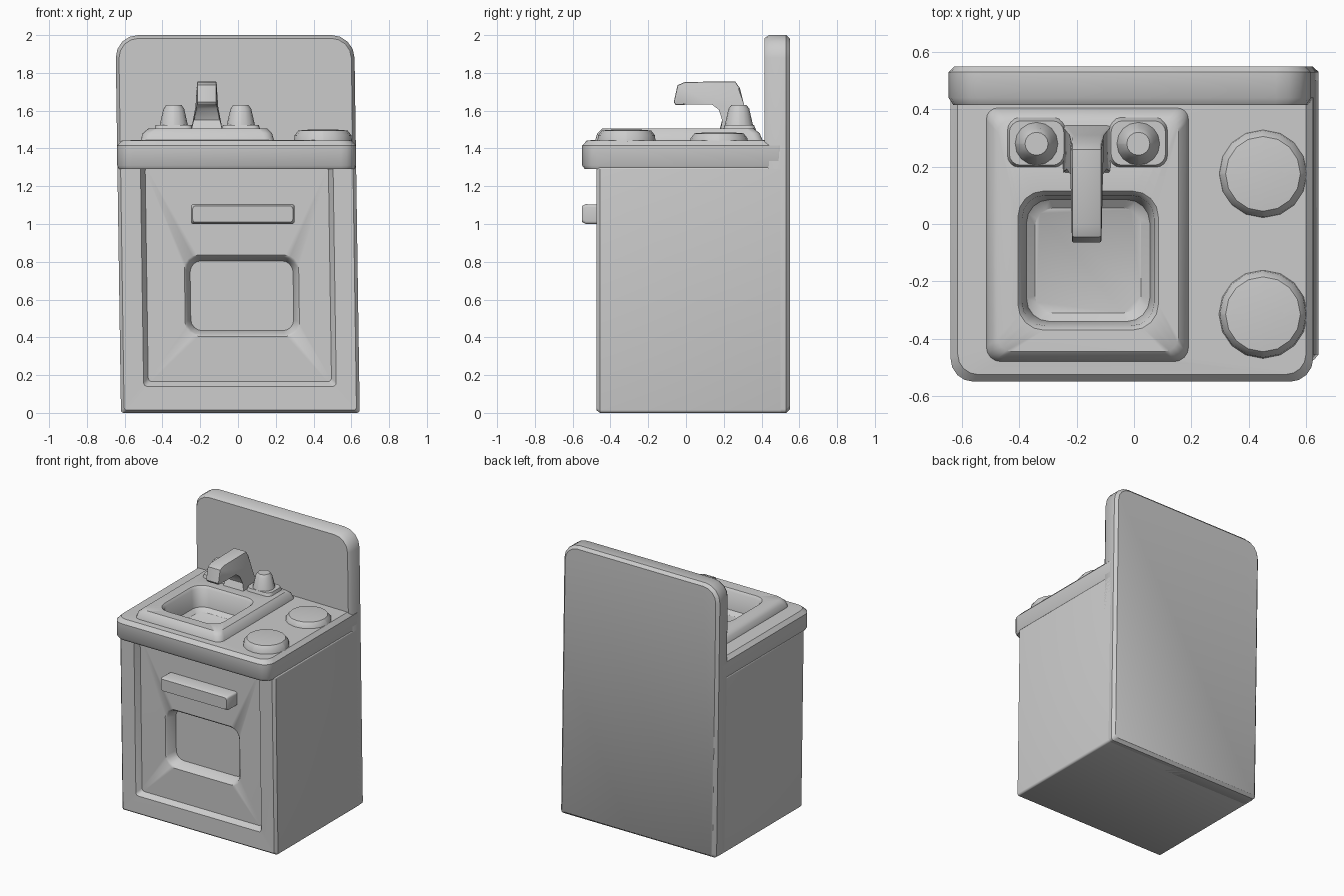
import bpy, bmesh, math

grey = bpy.data.materials.new("grey plastic")
grey.diffuse_color = (0.6, 0.6, 0.6, 1)
SEG = 4  # segments per rounded corner


def finish(name, bm, angle=38):
    bmesh.ops.recalc_face_normals(bm, faces=bm.faces)
    me = bpy.data.meshes.new(name)
    bm.to_mesh(me)
    bm.free()
    me.materials.append(grey)
    me.shade_smooth()
    me.set_sharp_from_angle(angle=math.radians(angle))
    ob = bpy.data.objects.new(name, me)
    bpy.context.collection.objects.link(ob)
    return ob


def rounded_rect(u0, u1, v0, v1, r_low, r_high):
    """Points of a rectangle with separate low and high corner radii."""
    corners = [(u1, v1, -1, -1, r_high), (u0, v1, 1, -1, r_high),
               (u0, v0, 1, 1, r_low), (u1, v0, -1, 1, r_low)]
    pts = []
    for q, (u, v, su, sv, r) in enumerate(corners):
        for i in range(SEG + 1):
            a = math.pi / 2 * (q + i / SEG)
            pts.append((u + su * r + r * math.cos(a), v + sv * r + r * math.sin(a)))
    return pts


def loft(name, axis, rings, shear=0.0):
    """Skin rings (u0, u1, v0, v1, r_low, r_high, w) along axis y or z."""
    bm = bmesh.new()
    loops = []
    for *rect, w in rings:
        loop = []
        for u, v in rounded_rect(*rect):
            p = (u, v, w) if axis == 'z' else (u - shear * (v - 0.85), w, v)
            loop.append(bm.verts.new(p))
        loops.append(loop)
    n = len(loops[0])
    for a, b in zip(loops, loops[1:]):
        for i in range(n):
            j = (i + 1) % n
            bm.faces.new((a[i], a[j], b[j], b[i]))
    bm.faces.new(loops[0])
    bm.faces.new(loops[-1])
    return finish(name, bm)


def disc(x, y, r, z):
    return (x - r, x + r, y - r, y + r, r * 0.98, r * 0.98, z)


# Cabinet with framed door recess and sunken oven window
loft("cabinet", 'y', [
    (-0.625, 0.625, 0.01, 1.30, .015, .01, 0.53),
    (-0.632, 0.632, 0.0, 1.30, .015, .01, 0.50),
    (-0.632, 0.632, 0.0, 1.30, .015, .01, -0.455),
    (-0.615, 0.615, 0.015, 1.30, .015, .01, -0.475),
    (-0.51, 0.51, 0.14, 1.295, .02, .01, -0.472),
    (-0.485, 0.485, 0.165, 1.293, .02, .01, -0.435),
    (-0.285, 0.32, 0.405, 0.835, .07, .07, -0.44),
    (-0.275, 0.31, 0.415, 0.825, .07, .07, -0.43),
    (-0.255, 0.29, 0.435, 0.805, .06, .06, -0.36),
], shear=0.0145)

# Tall back panel with rounded top corners
loft("back_panel", 'y', [
    (-0.612, 0.612, 0.02, 1.98, .02, .10, 0.55),
    (-0.632, 0.632, 0.0, 2.0, .02, .12, 0.53),
    (-0.632, 0.632, 0.0, 2.0, .02, .12, 0.44),
    (-0.615, 0.615, 0.015, 1.983, .02, .105, 0.415),
], shear=0.0145)

# Worktop, raised sink surround and basin in one skin
loft("worktop_and_sink", 'z', [
    (-0.63, 0.615, -0.535, 0.50, .07, .01, 1.29),
    (-0.64, 0.625, -0.55, 0.50, .08, .01, 1.31),
    (-0.64, 0.625, -0.55, 0.50, .08, .01, 1.415),
    (-0.615, 0.60, -0.525, 0.48, .07, .01, 1.442),
    (-0.515, 0.19, -0.48, 0.405, .05, .04, 1.445),
    (-0.505, 0.18, -0.47, 0.39, .05, .04, 1.48),
    (-0.475, 0.155, -0.445, 0.36, .05, .04, 1.505),
    (-0.405, 0.085, -0.37, 0.115, .09, .09, 1.502),
    (-0.39, 0.07, -0.355, 0.10, .08, .08, 1.485),
    (-0.375, 0.055, -0.34, 0.085, .08, .08, 1.36),
    (-0.345, 0.025, -0.31, 0.055, .06, .06, 1.335),
])

# Two low burners
for label, y, h in (("front", -0.315, 1.50), ("rear", 0.175, 1.485)):
    loft(label + "_burner", 'z', [
        disc(0.45, y, 0.155, 1.43), disc(0.45, y, 0.15, h - 0.03),
        disc(0.45, y, 0.13, h - 0.005), disc(0.45, y, 0.07, h)])

# Tap knobs on shallow pads
for label, x in (("left", -0.34), ("right", 0.015)):
    loft(label + "_knob_pad", 'z', [
        (x - 0.115, x + 0.115, 0.185, 0.385, .04, .04, 1.46),
        (x - 0.095, x + 0.095, 0.205, 0.36, .04, .04, 1.525)])
    loft(label + "_knob", 'z', [
        disc(x, 0.28, 0.08, 1.50), disc(x, 0.28, 0.055, 1.61),
        disc(x, 0.28, 0.04, 1.63)])

# Faucet: side profile extruded across, flared towards the base
profile = [(-0.065, 1.645), (-0.045, 1.735), (-0.005, 1.752), (0.26, 1.755),
           (0.285, 1.72), (0.31, 1.62), (0.35, 1.48), (0.17, 1.48),
           (0.20, 1.55), (0.18, 1.61), (0.14, 1.64), (0.0, 1.64), (-0.01, 1.63),
           (-0.055, 1.63)]
bm = bmesh.new()
sides = []
for s in (-1, 1):
    sides.append([bm.verts.new((-0.165 + s * (0.052 + 0.25 * max(0, 1.62 - z)), y, z))
                  for y, z in profile])
n = len(profile)
for i in range(n):
    j = (i + 1) % n
    bm.faces.new((sides[0][i], sides[0][j], sides[1][j], sides[1][i]))
for side in sides:
    bm.faces.new(side)
rims = [e for e in bm.edges if (e.verts[0].co.x < -0.165) == (e.verts[1].co.x < -0.165)]
bmesh.ops.bevel(bm, geom=rims, offset=0.008, segments=2, profile=0.5, affect='EDGES')
finish("faucet", bm)

# Oven door handle
loft("door_handle", 'y', [
    (-0.25, 0.30, 1.0, 1.10, .015, .015, -0.42),
    (-0.25, 0.30, 1.0, 1.105, .015, .015, -0.53),
    (-0.24, 0.29, 1.01, 1.095, .015, .015, -0.55)])
